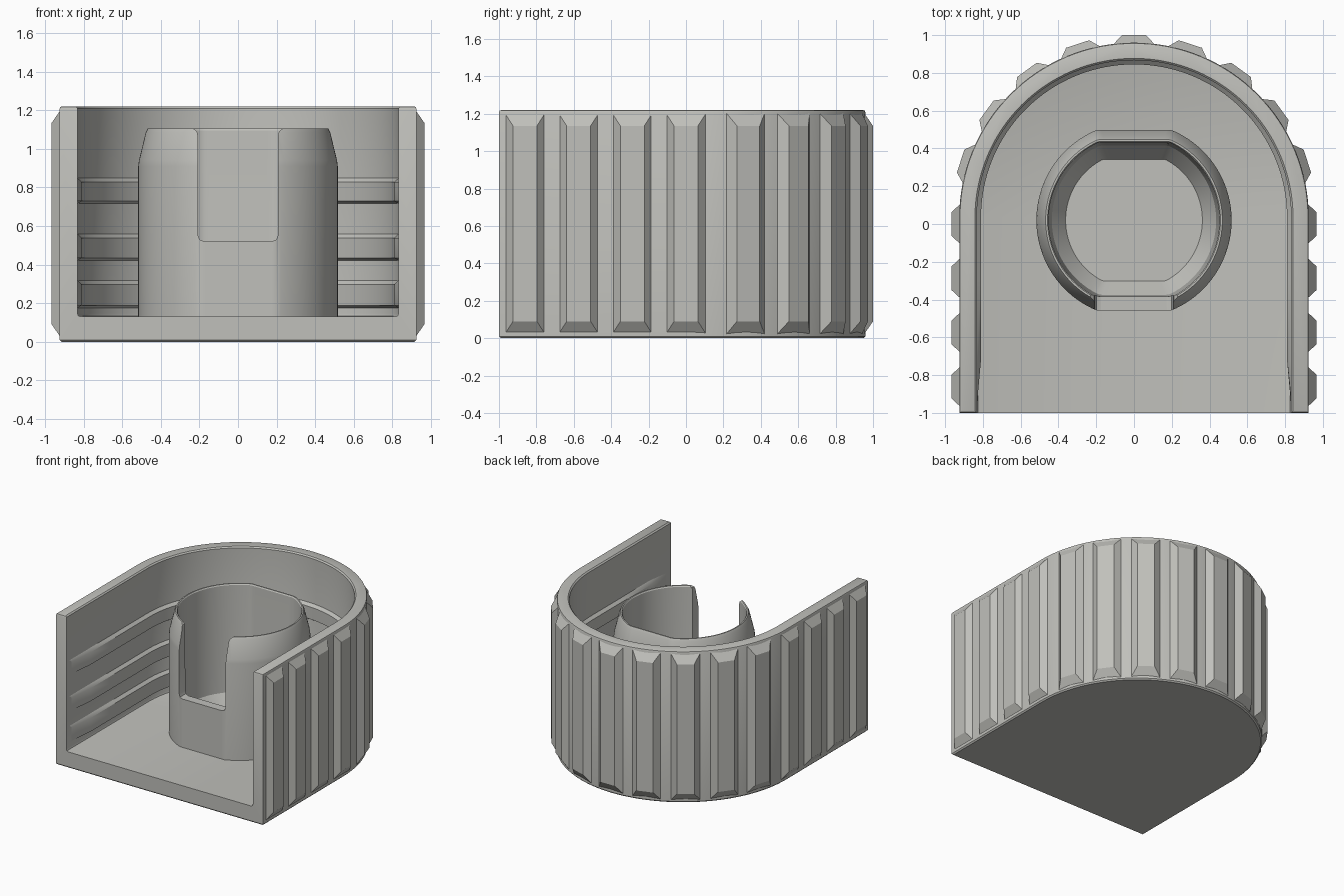
import bpy, bmesh, math
from mathutils import Matrix, Vector

if "Cube" in bpy.data.objects:
    bpy.data.objects.remove(bpy.data.objects["Cube"])

CY = 0.035            # centre of the rounded back
R_OUT, R_IN = 0.925, 0.832
HEIGHT, FLOOR = 1.22, 0.13

grey = bpy.data.materials.new("warm grey")
grey.diffuse_color = (0.53, 0.53, 0.50, 1)
grey.use_nodes = True
grey.node_tree.nodes["Principled BSDF"].inputs["Base Color"].default_value = grey.diffuse_color


def make(name, bm):
    bmesh.ops.recalc_face_normals(bm, faces=bm.faces)
    me = bpy.data.meshes.new(name)
    bm.to_mesh(me)
    bm.free()
    ob = bpy.data.objects.new(name, me)
    me.materials.append(grey)
    bpy.context.collection.objects.link(ob)
    return ob


def loft(name, rings, cap=True):
    """Join equal-length closed rings of points and cap both ends."""
    bm = bmesh.new()
    vs = [[bm.verts.new(p) for p in ring] for ring in rings]
    n = len(vs[0])
    for a, b in zip(vs, vs[1:]):
        for i in range(n):
            j = (i + 1) % n
            bm.faces.new((a[i], a[j], b[j], b[i]))
    bm.faces.new(vs[0])
    bm.faces.new(vs[-1])
    return make(name, bm)


def select(ob):
    bpy.ops.object.select_all(action='DESELECT')
    ob.select_set(True)
    bpy.context.view_layer.objects.active = ob


def cut(ob, cutter):
    select(ob)
    mod = ob.modifiers.new("cut", 'BOOLEAN')
    mod.operation, mod.object, mod.solver = 'DIFFERENCE', cutter, 'EXACT'
    bpy.ops.object.modifier_apply(modifier=mod.name)
    bpy.data.objects.remove(cutter)


def smooth(ob):
    select(ob)
    bpy.ops.object.shade_smooth_by_angle(angle=math.radians(25))


def arch(r, front, z, n=64):
    """Arch outline: straight sides, half-round back."""
    pts = [(r * math.cos(math.pi * i / n), CY + r * math.sin(math.pi * i / n), z)
           for i in range(n + 1)]
    return [(r, front, z)] + pts + [(-r, front, z)]


# Housing: arch block with softened rims, hollowed out and open at the front
housing = loft("housing", [arch(R_OUT - i, -1 + i, z) for i, z in
               ((0.01, 0), (0, 0.01), (0, HEIGHT - 0.014), (0.004, HEIGHT - 0.004),
                (0.014, HEIGHT))])
hollow = loft("hollow_cutter", [arch(R_IN + o, -1.2, z) for o, z in
              ((-0.018, FLOOR), (-0.005, FLOOR + 0.005), (0, FLOOR + 0.018),
               (0, HEIGHT - 0.01), (0.01, HEIGHT), (0.01, 1.4))])
cut(housing, hollow)
smooth(housing)


# Grip ribs: tapered bars around the outside
def grip_rib(pos, angle):
    bm = bmesh.new()
    rings = []
    for out, w, lo, hi in ((-0.012, 0.112, 0.015, 1.21), (0.04, 0.064, 0.09, 1.135)):
        rings.append([bm.verts.new((out, s * w, z))
                      for s, z in ((-1, lo), (1, lo), (1, hi), (-1, hi))])
    a, b = rings
    for i in range(4):
        j = (i + 1) % 4
        bm.faces.new((a[i], a[j], b[j], b[i]))
    bm.faces.new(a)
    bm.faces.new(b)
    bm.transform(Matrix.Translation(Vector(pos)) @ Matrix.Rotation(angle, 4, 'Z'))
    make("grip_rib", bm)


for k in range(1, 10):
    a = math.radians(18 * k)
    grip_rib((R_OUT * math.cos(a), CY + R_OUT * math.sin(a), 0), a)
for k in range(4):
    grip_rib((R_OUT, -0.287 * k, 0), 0)
    grip_rib((-R_OUT, -0.287 * k, 0), math.pi)


# Inner ridges: low bands following the inside wall, fading out at the front
def inner_ridge(lo, hi):
    stations = [((1, 0), y, p) for y, p in ((-0.97, -0.004), (-0.72, 0.022), (-0.3, 0.022))]
    n = 64
    arc = [((math.cos(math.pi * i / n), math.sin(math.pi * i / n)), CY, 0.022)
           for i in range(n + 1)]
    stations += arc + [((-1, 0), y, p) for _, y, p in reversed(stations)]
    rings = []
    for (dx, dy), y, p in stations:
        prof = ((-0.02, lo), (-0.001, lo), (p, lo + 0.014), (p, hi - 0.022),
                (-0.001, hi), (-0.02, hi))
        rings.append([((R_IN - o) * dx, y + (R_IN - o) * dy, z) for o, z in prof])
    smooth(loft("inner_ridge", rings))


for lo, hi in ((0.175, 0.32), (0.42, 0.56), (0.715, 0.85)):
    inner_ridge(lo, hi)


# Socket: round cup with flattened front and back
def flat_circle(r, z, n=128):
    f = r - 0.04
    return [(r * math.cos(2 * math.pi * i / n),
             0.02 + max(-f, min(f, r * math.sin(2 * math.pi * i / n))), z)
            for i in range(n)]


socket = loft("socket", [flat_circle(r, z) for r, z in
              ((0.517, 0.1), (0.517, 0.91), (0.513, 0.94), (0.478, 1.085), (0.468, 1.104),
               (0.458, 1.104), (0.452, 1.095), (0.445, 0.52), (0.435, 0.24), (0.362, 0.135))])

# Front slot of the socket, rounded at the bottom and flared at the rim
half = [(0.175, 0.52), (0.198, 0.529), (0.207, 0.552), (0.207, 1.065),
        (0.212, 1.088), (0.232, 1.106), (0.232, 1.3)]
outline = half + [(-x, z) for x, z in reversed(half)]
slot = loft("slot_cutter", [[(x, y, z) for x, z in outline] for y in (-0.8, -0.2)])
cut(socket, slot)
smooth(socket)
